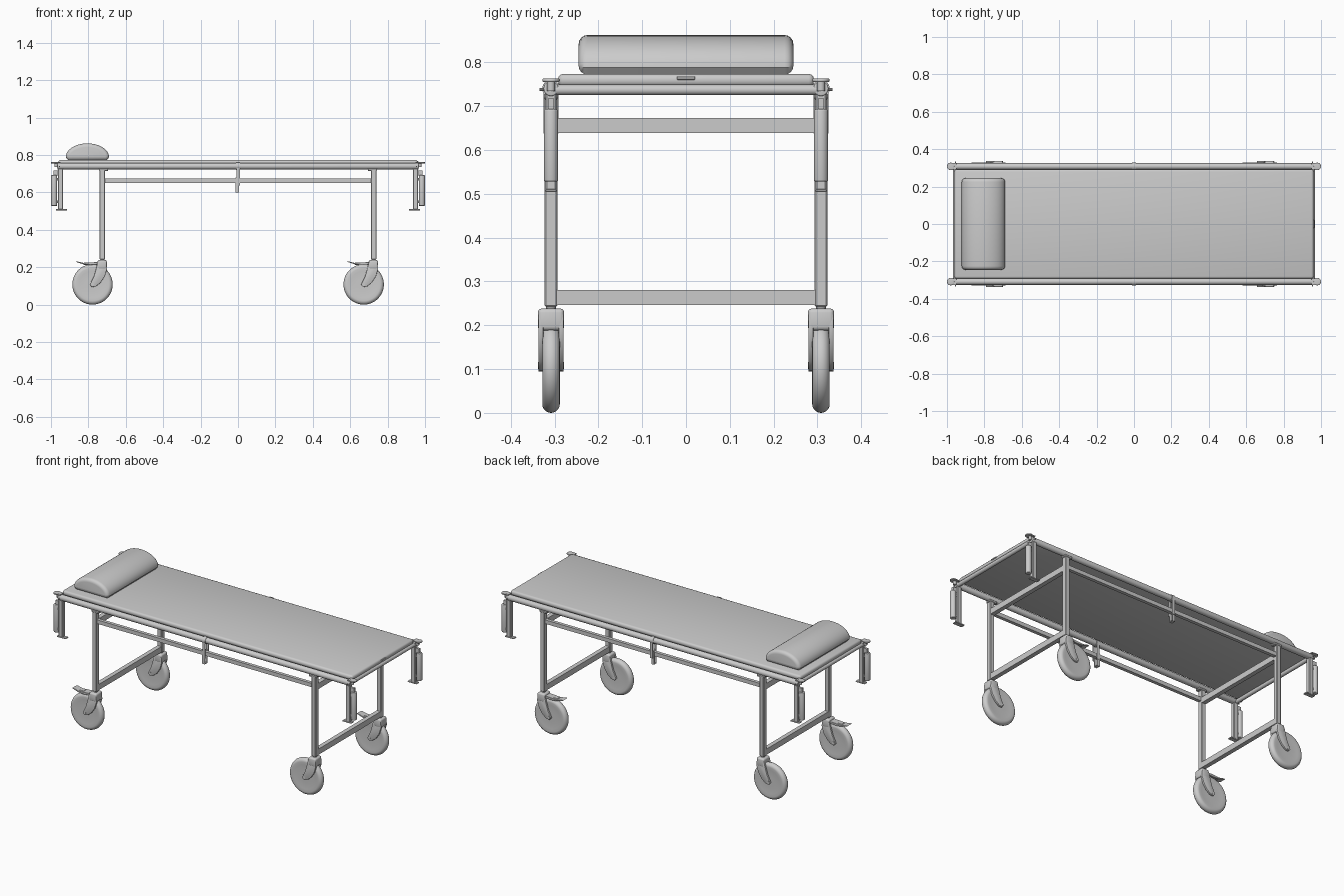
import bpy, bmesh, math
from mathutils import Vector

if "Cube" in bpy.data.objects:
    bpy.data.objects.remove(bpy.data.objects["Cube"])


def finish(bm, name):
    bmesh.ops.recalc_face_normals(bm, faces=bm.faces)
    me = bpy.data.meshes.new(name)
    bm.to_mesh(me)
    bm.free()
    ob = bpy.data.objects.new(name, me)
    bpy.context.collection.objects.link(ob)
    return ob


def box(name, centre, size, bevel=0.0, seg=3):
    bm = bmesh.new()
    bmesh.ops.create_cube(bm, size=1)
    for v in bm.verts:
        v.co = Vector([c + p * s for c, p, s in zip(centre, v.co, size)])
    if bevel:
        bmesh.ops.bevel(bm, geom=bm.edges[:], offset=bevel, segments=seg,
                        profile=0.5, affect='EDGES')
    return finish(bm, name)


def tube(name, a, b, r, bevel=0.0, sides=24):
    a, b = Vector(a), Vector(b)
    bm = bmesh.new()
    bmesh.ops.create_cone(bm, cap_ends=True, segments=sides, radius1=r,
                          radius2=r, depth=(b - a).length)
    if bevel:
        rims = [e for e in bm.edges if abs(e.verts[0].co.z - e.verts[1].co.z) < 1e-5]
        bmesh.ops.bevel(bm, geom=rims, offset=bevel, segments=3,
                        profile=0.5, affect='EDGES')
    bm.transform((b - a).to_track_quat('Z', 'Y').to_matrix().to_4x4())
    bmesh.ops.translate(bm, verts=bm.verts, vec=(a + b) / 2)
    return finish(bm, name)


def extrude_y(name, pts, y0, y1, bevel=0.0, seg=2):
    """Extrude an xz outline along y and round both end outlines."""
    bm = bmesh.new()
    f = bm.faces.new([bm.verts.new((x, y0, z)) for x, z in pts])
    ext = bmesh.ops.extrude_face_region(bm, geom=[f])['geom']
    bmesh.ops.translate(bm, verts=[v for v in ext if isinstance(v, bmesh.types.BMVert)],
                        vec=(0, y1 - y0, 0))
    if bevel:
        rims = [e for e in bm.edges if abs(e.verts[0].co.y - e.verts[1].co.y) < 1e-6]
        bmesh.ops.bevel(bm, geom=rims, offset=bevel, segments=seg, profile=0.5,
                        affect='EDGES', clamp_overlap=False)
    return finish(bm, name)


def lathe_y(name, prof, centre, steps=48):
    """Spin an (offset along y, radius) profile about the y axis."""
    bm = bmesh.new()
    rings = []
    for i in range(steps):
        a = 2 * math.pi * i / steps
        rings.append([bm.verts.new((centre[0] + r * math.cos(a), centre[1] + y,
                                    centre[2] + r * math.sin(a))) for y, r in prof])
    for i in range(steps):
        p, q = rings[i], rings[(i + 1) % steps]
        for j in range(len(prof) - 1):
            bm.faces.new((p[j], p[j + 1], q[j + 1], q[j]))
    bm.faces.new([r[0] for r in rings])
    bm.faces.new([r[-1] for r in rings])
    return finish(bm, name)


Y = 0.308      # side frame plane
LEG = 0.725    # leg position

# Mattress with a small pull strap on the foot end
box("mattress", (0, 0, 0.759), (1.92, 0.584, 0.029), 0.012)
box("mattress_pull", (0.961, 0, 0.764), (0.006, 0.042, 0.008), 0.002, 1)

# Half-round pillow
dome = [(-0.805 + 0.116 * math.cos(math.pi * i / 24),
         0.788 + 0.074 * math.sin(math.pi * i / 24)) for i in range(25)]
extrude_y("pillow", [(-0.908, 0.772), (-0.702, 0.772)] + dome, -0.245, 0.245, 0.02, 4)

for s in (-1, 1):
    y = s * Y
    # Side rail and lower stretcher
    tube("side_rail", (-0.966, y, 0.74), (0.966, y, 0.74), 0.017, 0.003)
    box("side_stretcher", (0, y, 0.663), (2 * LEG - 0.02, 0.02, 0.023))
    # Strap looped round rail, with hanging tail
    tube("strap_loop", (-0.01, y, 0.74), (0.012, y, 0.74), 0.02)
    for d in (-0.016, 0.016):
        box("strap_side", (0.002, y + d, 0.69), (0.018, 0.003, 0.105))
        box("strap_tail", (-0.004, y + d * 0.7, 0.64), (0.018, 0.003, 0.08))
    box("strap_end", (-0.004, y, 0.602), (0.018, 0.024, 0.004))

for e in (-1, 1):
    x = e * LEG
    # Cross bars between the legs and rail at the bed end
    for z in (0.656, 0.263):
        box("leg_cross_bar", (x, 0, z), (0.026, 2 * Y - 0.026, 0.034))
    tube("end_rail", (e * 0.955, -Y, 0.737), (e * 0.955, Y, 0.737), 0.012)

    for s in (-1, 1):
        y = s * Y
        # Leg and its saddle under the rail
        box("leg", (x, y, 0.485), (0.029, 0.029, 0.486), 0.003, 1)
        box("leg_bracket", (x - e * 0.006, y, 0.722), (0.05, 0.032, 0.014), 0.003, 1)
        # Corner post, foot plate, grip and cap
        box("corner_post", (e * 0.949, y, 0.618), (0.028, 0.025, 0.222), 0.003, 1)
        box("post_foot", (e * 0.944, y, 0.507), (0.06, 0.027, 0.007), 0.002, 1)
        tube("grip", (e * 0.983, y, 0.528), (e * 0.983, y, 0.693), 0.0165, 0.004)
        for z in (0.55, 0.67):
            box("grip_mount", (e * 0.967, y, z), (0.02, 0.014, 0.014))
        box("grip_tab", (e * 0.972, y, 0.703), (0.03, 0.014, 0.028))
        tube("corner_cap", (e * 0.98, y, 0.755), (e * 0.98, y, 0.763), 0.02, 0.003)
        box("corner_cap_arm", (e * 0.963, y, 0.759), (0.026, 0.034, 0.006))
        tube("corner_cap_stem", (e * 0.972, y, 0.735), (e * 0.972, y, 0.757), 0.009)
        tube("corner_bolt", (e * 0.955, y, 0.738), (e * 0.955, y + s * 0.026, 0.738), 0.003, 0, 8)

        # Caster: stem, wheel, fork head, fork cheeks, axle
        wx, wz = x - 0.053, 0.108
        tube("caster_stem", (x, y, 0.225), (x, y, 0.248), 0.011)
        tyre = [(0.02 * math.cos(t), 0.088 + 0.02 * math.sin(t))
                for t in (math.pi * i / 10 for i in range(11))]
        lathe_y("wheel", [(0.018, 0.03), (0.018, 0.072)] + tyre
                + [(-0.018, 0.072), (-0.018, 0.03)], (wx, y, wz))
        box("fork_head", (x - 0.001, y, 0.213), (0.05, 0.06, 0.05), 0.009)
        cheek = [(-0.026, 0.225), (0.022, 0.225), (0.025, 0.19), (0.012, 0.15),
                 (-0.01, 0.117), (-0.035, 0.097), (-0.056, 0.094), (-0.067, 0.106),
                 (-0.06, 0.122), (-0.046, 0.15), (-0.036, 0.185)]
        for d in (-1, 1):
            a, b = sorted((y + d * 0.017, y + d * 0.029))
            extrude_y("fork_cheek", [(x + px, pz) for px, pz in cheek], a, b, 0.003)
        tube("axle", (wx, y - 0.03, wz), (wx, y + 0.03, wz), 0.008)
        # Brake pedal on one diagonal pair of casters
        if e == s:
            pedal = [(-0.142, 0.229), (-0.135, 0.231), (-0.10, 0.223), (-0.02, 0.228),
                     (-0.02, 0.216), (-0.065, 0.212), (-0.10, 0.215)]
            extrude_y("brake_pedal", [(x + px, pz) for px, pz in pedal],
                      y - 0.022, y + 0.022, 0.001, 1)
            box("brake_lug", (x - 0.085, y, 0.219), (0.03, 0.028, 0.014), 0.003, 1)

# Smooth shading with crisp edges
bpy.ops.object.select_all(action='SELECT')
bpy.context.view_layer.objects.active = bpy.data.objects["mattress"]
bpy.ops.object.shade_smooth_by_angle(angle=math.radians(35))
